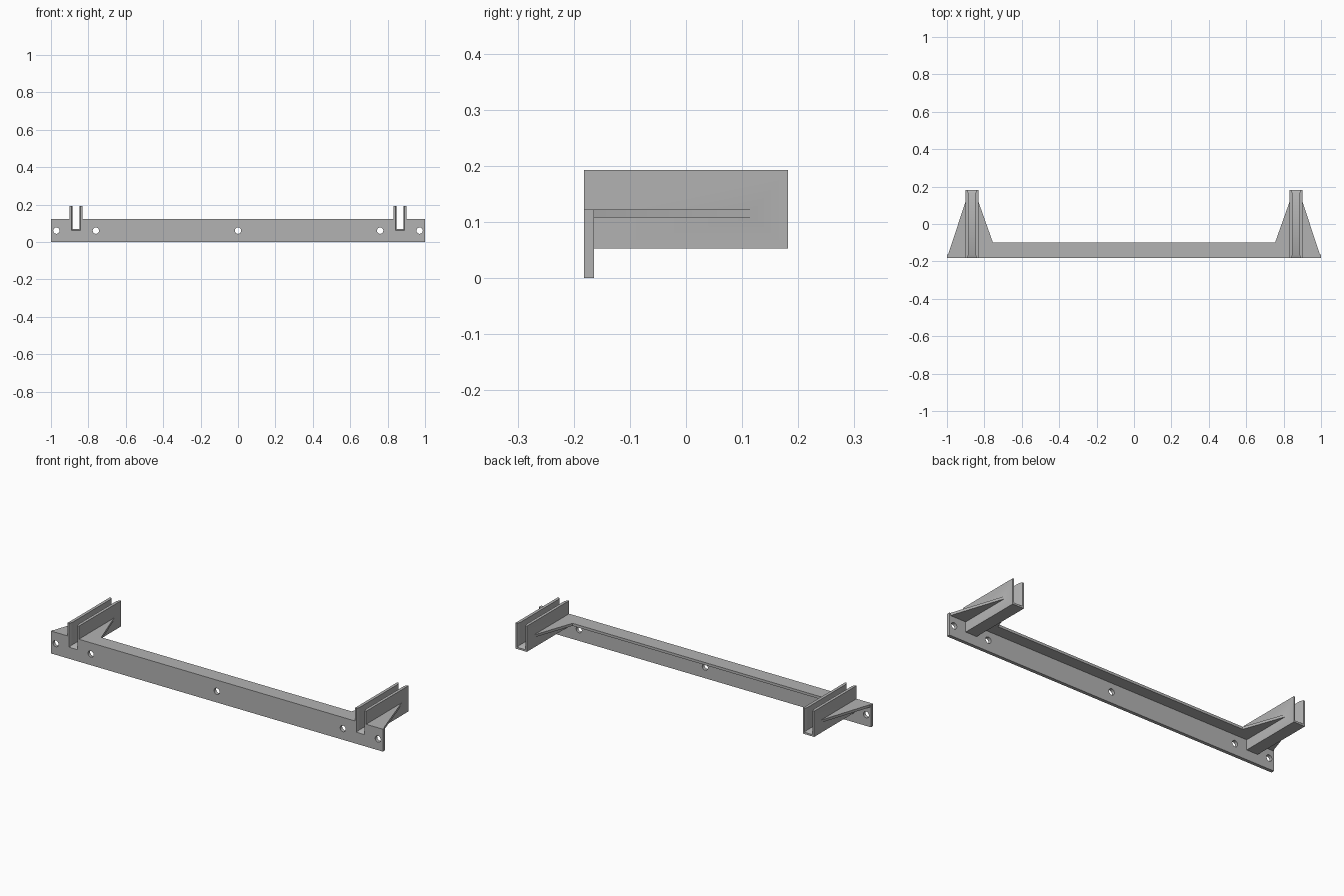
import bpy, bmesh, math
from mathutils import Matrix

cube = bpy.data.objects.get("Cube")
if cube:
    bpy.data.objects.remove(cube, do_unlink=True)

grey = bpy.data.materials.new("plain grey")
grey.use_nodes = True
colour = (0.45, 0.45, 0.45, 1)
grey.diffuse_color = colour
grey.node_tree.nodes["Principled BSDF"].inputs["Base Color"].default_value = colour

FRONT, BACK = -0.182, 0.182
CHANNEL_X, CHANNEL_HALF = 0.866, 0.034


def make(name, bm):
    bmesh.ops.recalc_face_normals(bm, faces=bm.faces)
    mesh = bpy.data.meshes.new(name)
    bm.to_mesh(mesh)
    bm.free()
    mesh.materials.append(grey)
    obj = bpy.data.objects.new(name, mesh)
    bpy.context.scene.collection.objects.link(obj)
    return obj


def loft(name, rings):
    """Solid skinned through matching rings of points."""
    bm = bmesh.new()
    loops = [[bm.verts.new(p) for p in ring] for ring in rings]
    n = len(loops[0])
    for a, b in zip(loops, loops[1:]):
        for i in range(n):
            j = (i + 1) % n
            bm.faces.new((a[i], a[j], b[j], b[i]))
    bm.faces.new(loops[0])
    bm.faces.new(loops[-1])
    return make(name, bm)


def prism(name, outline, z0, z1):
    return loft(name, [[(x, y, z) for x, y in outline] for z in (z0, z1)])


def box(name, x0, x1, y0, y1, z0, z1):
    return prism(name, [(x0, y0), (x1, y0), (x1, y1), (x0, y1)], z0, z1)


def slot_ring(x, y, half, floor):
    return [(x - half, y, floor), (x + half, y, floor),
            (x + half, y, 0.25), (x - half, y, 0.25)]


# Front plate and the top flange with its two pointed gussets
bracket = box("mounting_bracket", -1, 1, FRONT, -0.164, 0, 0.122)
side = [(1, FRONT), (0.897, 0.131), (0.836, 0.131), (0.754, -0.1)]
outline = side + [(-x, y) for x, y in reversed(side)]
joins = [prism("top_flange", outline, 0.108, 0.122)]
cuts = []

# Upright channels, with slots that flare at both mouths
for s in (-1, 1):
    x = s * CHANNEL_X
    joins.append(box("channel", x - CHANNEL_HALF, x + CHANNEL_HALF,
                     FRONT, BACK, 0.053, 0.193))
    stations = [(FRONT - 0.01, 0.026, 0.061), (FRONT, 0.025, 0.063),
                (FRONT + 0.018, 0.018, 0.071), (BACK - 0.018, 0.018, 0.071),
                (BACK, 0.025, 0.063), (BACK + 0.01, 0.026, 0.061)]
    cuts.append(loft("slot_cutter", [slot_ring(x, *st) for st in stations]))

# Screw holes through the front plate
for x in (-0.971, -0.76, 0, 0.76, 0.971):
    bm = bmesh.new()
    bmesh.ops.create_cone(bm, cap_ends=True, segments=24, radius1=0.017,
                          radius2=0.017, depth=0.06,
                          matrix=Matrix.Translation((x, -0.173, 0.061))
                          @ Matrix.Rotation(math.pi / 2, 4, "X"))
    cuts.append(make("hole_cutter", bm))

# Join everything into one solid, then cut
for operation, helpers in (("UNION", joins), ("DIFFERENCE", cuts)):
    for helper in helpers:
        helper.hide_render = True
        mod = bracket.modifiers.new(helper.name, "BOOLEAN")
        mod.operation, mod.solver, mod.object = operation, "EXACT", helper

bpy.context.view_layer.update()
graph = bpy.context.evaluated_depsgraph_get()
solid = bpy.data.meshes.new_from_object(bracket.evaluated_get(graph))
bracket.modifiers.clear()
bracket.data = solid
for helper in joins + cuts:
    bpy.data.objects.remove(helper, do_unlink=True)

bpy.ops.object.select_all(action="DESELECT")
bracket.select_set(True)
bpy.context.view_layer.objects.active = bracket
bpy.ops.object.shade_smooth_by_angle(angle=math.radians(30))
